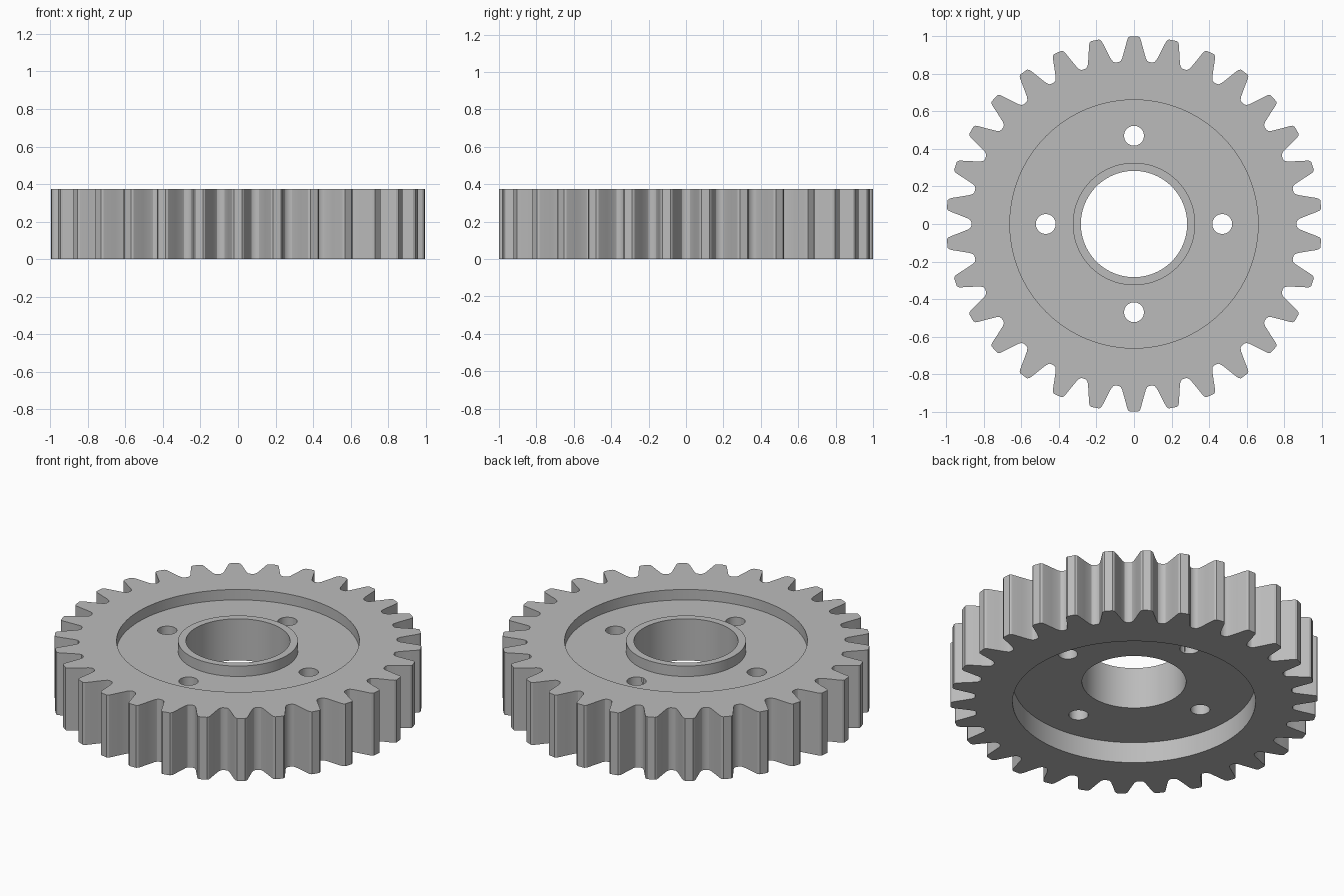
import bpy, bmesh, math
from mathutils import Matrix

if "Cube" in bpy.data.objects:
    bpy.data.objects.remove(bpy.data.objects["Cube"])

TEETH = 30
HEIGHT = 0.375
WEB_BOTTOM, WEB_TOP = 0.125, 0.3125
RECESS_R, HUB_R, BORE_R = 0.661, 0.326, 0.283
BOLT_R, BOLT_CIRCLE = 0.053, 0.47

grey = bpy.data.materials.new("steel_grey")
grey.diffuse_color = (0.5, 0.5, 0.5, 1)
grey.use_nodes = True
grey.node_tree.nodes["Principled BSDF"].inputs["Base Color"].default_value = grey.diffuse_color


def make_object(name, bm):
    bmesh.ops.recalc_face_normals(bm, faces=bm.faces)
    mesh = bpy.data.meshes.new(name)
    bm.to_mesh(mesh)
    bm.free()
    mesh.materials.append(grey)
    obj = bpy.data.objects.new(name, mesh)
    bpy.context.collection.objects.link(obj)
    return obj


def cylinder(name, radius, z0, z1, x=0, y=0, sides=96):
    bm = bmesh.new()
    bmesh.ops.create_cone(bm, cap_ends=True, segments=sides, radius1=radius, radius2=radius,
                          depth=z1 - z0, matrix=Matrix.Translation((x, y, (z0 + z1) / 2)))
    return make_object(name, bm)


def ring(name, r_in, r_out, z0, z1, sides=96):
    bm = bmesh.new()
    profile = [(r_in, z0), (r_out, z0), (r_out, z1), (r_in, z1)]
    loops = []
    for r, z in profile:
        loops.append([bm.verts.new((r * math.cos(a), r * math.sin(a), z))
                      for a in (2 * math.pi * i / sides for i in range(sides))])
    for k in range(4):
        a, b = loops[k], loops[(k + 1) % 4]
        for i in range(sides):
            j = (i + 1) % sides
            bm.faces.new((a[i], a[j], b[j], b[i]))
    return make_object(name, bm)


def cut(target, cutter):
    mod = target.modifiers.new("cut", 'BOOLEAN')
    mod.operation = 'DIFFERENCE'
    mod.solver = 'EXACT'
    mod.object = cutter
    bpy.context.view_layer.objects.active = target
    bpy.ops.object.modifier_apply(modifier=mod.name)
    bpy.data.objects.remove(cutter)


# toothed blank: half a tooth as (radius, half width), mirrored and repeated
half = [(0.866, 0.081), (0.871, 0.071), (0.885, 0.063), (0.93, 0.050),
        (0.978, 0.037), (0.992, 0.032), (1.0, 0.022)]
tooth = [(r, -w) for r, w in half] + [(r, w) for r, w in reversed(half)]
bm = bmesh.new()
outline = []
for i in range(TEETH):
    a = math.pi / 2 + 2 * math.pi * i / TEETH
    for r, w in tooth:
        t = a + math.asin(w / r)
        outline.append(bm.verts.new((r * math.cos(t), r * math.sin(t), 0)))
base = bm.faces.new(outline)
top = bmesh.ops.extrude_face_region(bm, geom=[base])
bmesh.ops.translate(bm, vec=(0, 0, HEIGHT),
                    verts=[v for v in top["geom"] if isinstance(v, bmesh.types.BMVert)])
gear = make_object("gear_wheel", bm)

# shallow upper recess around the hub, deeper lower recess
cut(gear, ring("upper_recess", HUB_R, RECESS_R, WEB_TOP, HEIGHT + 0.1))
cut(gear, cylinder("lower_recess", RECESS_R, -0.1, WEB_BOTTOM))

# centre bore and four bolt holes
cut(gear, cylinder("bore", BORE_R, -0.1, HEIGHT + 0.1))
for i in range(4):
    a = i * math.pi / 2
    cut(gear, cylinder("bolt_hole", BOLT_R, -0.1, HEIGHT + 0.1,
                       BOLT_CIRCLE * math.cos(a), BOLT_CIRCLE * math.sin(a), 32))

bpy.ops.object.select_all(action='DESELECT')
gear.select_set(True)
bpy.context.view_layer.objects.active = gear
bpy.ops.object.shade_smooth_by_angle(angle=math.radians(30))
